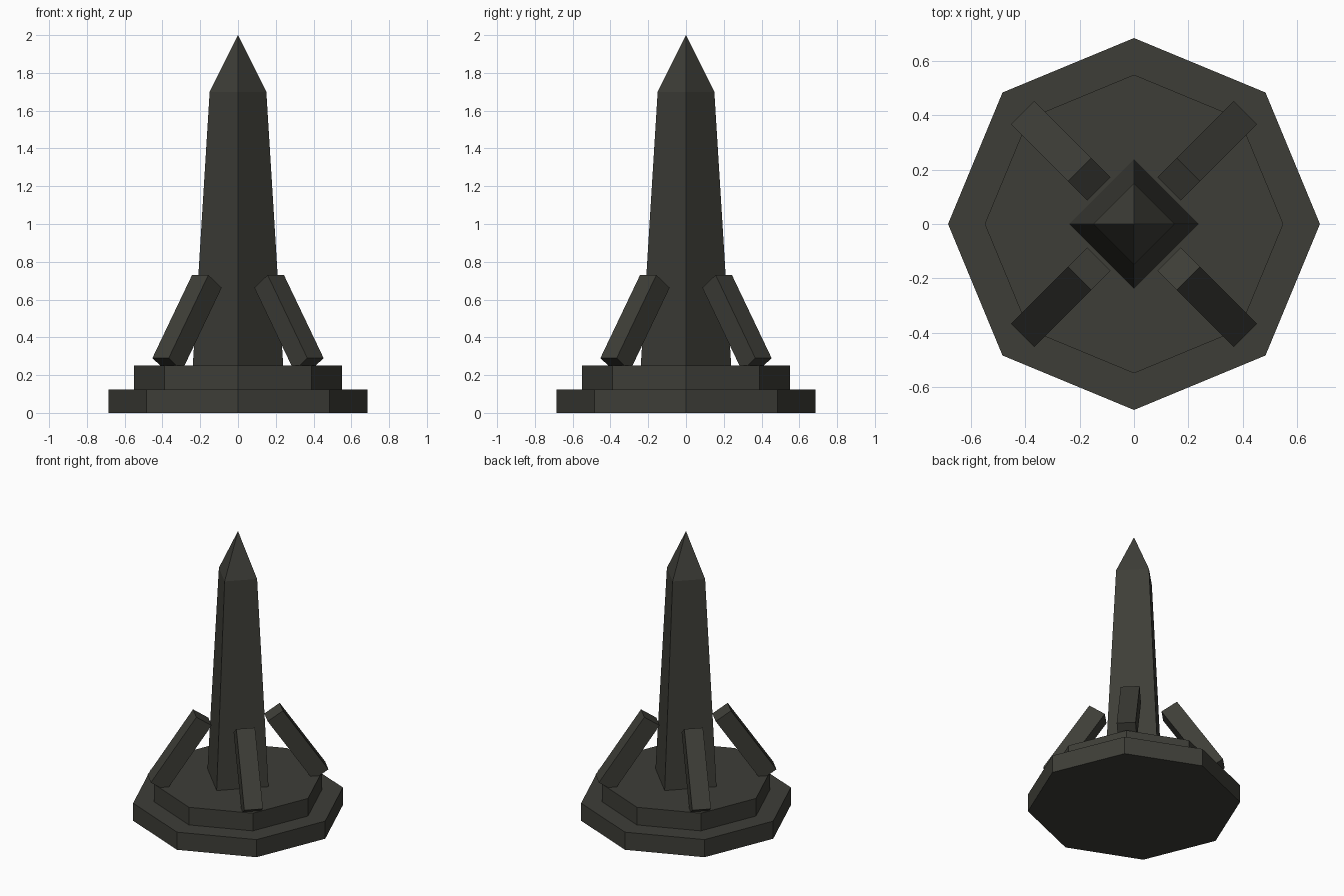
import bpy, bmesh, math
from mathutils import Vector

cube = bpy.data.objects.get("Cube")
if cube:
    bpy.data.objects.remove(cube, do_unlink=True)

stone = bpy.data.materials.new("dark_stone")
stone.use_nodes = True
COLOR = (0.048, 0.048, 0.039, 1)
stone.diffuse_color = COLOR
stone.node_tree.nodes["Principled BSDF"].inputs["Base Color"].default_value = COLOR


def add_object(name, bm):
    bmesh.ops.recalc_face_normals(bm, faces=bm.faces)
    mesh = bpy.data.meshes.new(name)
    bm.to_mesh(mesh)
    bm.free()
    mesh.materials.append(stone)
    obj = bpy.data.objects.new(name, mesh)
    bpy.context.collection.objects.link(obj)
    return obj


def stack(name, sides, rings, apex=None):
    """Closed polygonal column with corners on the axes, from (radius, z) rings."""
    bm = bmesh.new()
    loops = []
    for r, z in rings:
        angles = [math.tau * i / sides for i in range(sides)]
        loops.append([bm.verts.new((r * math.cos(a), r * math.sin(a), z)) for a in angles])
    for low, high in zip(loops, loops[1:]):
        for i in range(sides):
            j = (i + 1) % sides
            bm.faces.new((low[i], low[j], high[j], high[i]))
    bm.faces.new(loops[0][::-1])
    if apex is None:
        bm.faces.new(loops[-1])
    else:
        tip = bm.verts.new((0, 0, apex))
        for i in range(sides):
            bm.faces.new((loops[-1][i], loops[-1][(i + 1) % sides], tip))
    return add_object(name, bm)


def buttress(name, angle):
    """Leaning square beam: a radial side profile given width."""
    profile = [(0.58, 0.29), (0.283, 0.73), (0.183, 0.663), (0.48, 0.223)]
    out = Vector((math.cos(angle), math.sin(angle), 0))
    side = Vector((-out.y, out.x, 0)) * 0.061
    bm = bmesh.new()
    ends = [[bm.verts.new(out * r + Vector((0, 0, z)) + side * s) for r, z in profile]
            for s in (-1, 1)]
    bm.faces.new(ends[0])
    bm.faces.new(ends[1][::-1])
    for i in range(4):
        j = (i + 1) % 4
        bm.faces.new((ends[0][i], ends[1][i], ends[1][j], ends[0][j]))
    return add_object(name, bm)


# Stepped octagonal plinth
stack("lower_plinth", 8, [(0.685, 0), (0.685, 0.125)])
stack("upper_plinth", 8, [(0.55, 0.125), (0.55, 0.25)])

# Tapered four-sided shaft with a pointed cap
stack("obelisk", 4, [(0.24, 0.24), (0.15, 1.7)], apex=2.0)

# Four leaning beams on the diagonals
names = ("back_left", "back_right", "front_right", "front_left")
for i, corner in enumerate(names):
    buttress(corner + "_buttress", math.pi / 4 + i * math.pi / 2)
